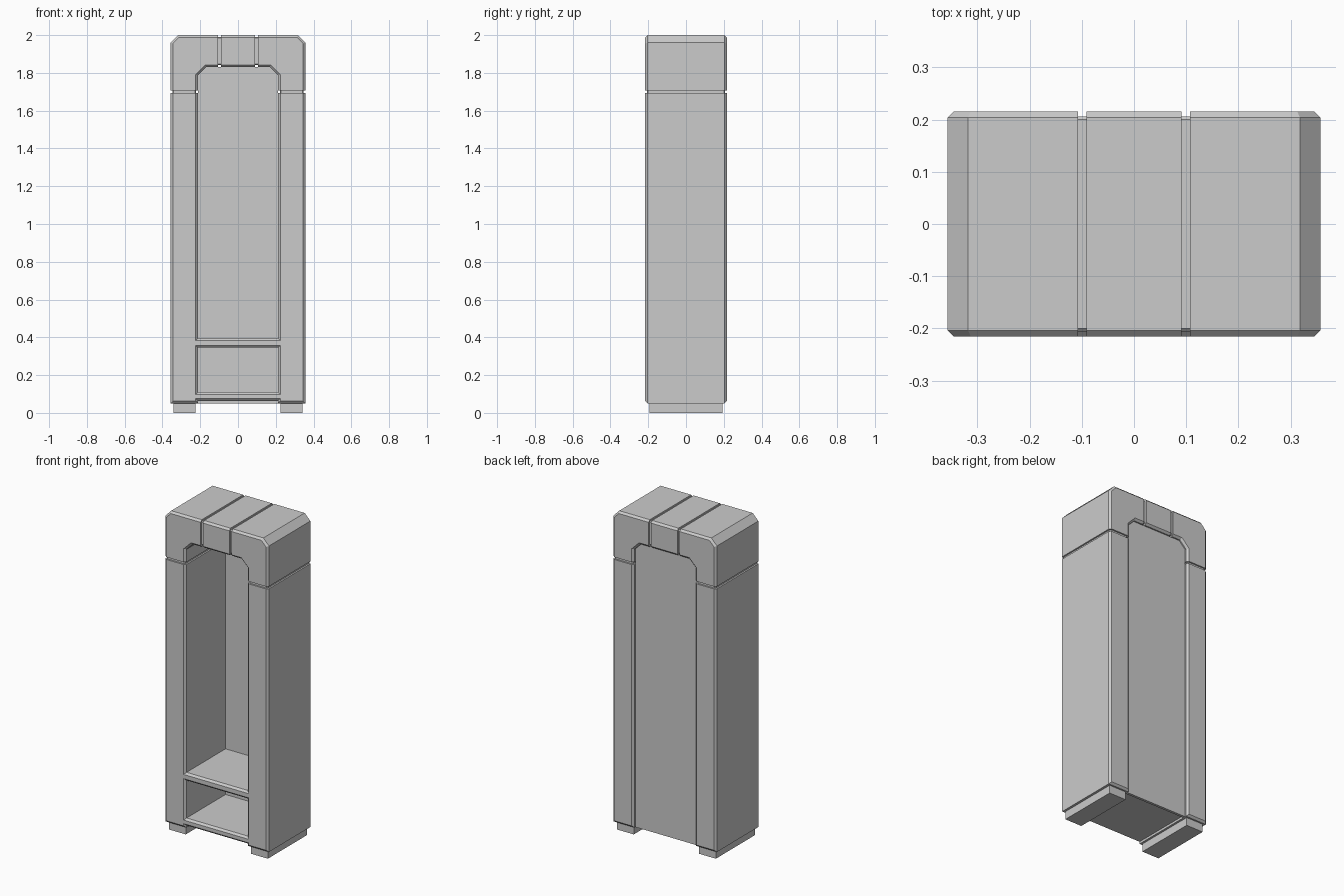
import bpy, bmesh
from mathutils import Vector

if "Cube" in bpy.data.objects:
    bpy.data.objects.remove(bpy.data.objects["Cube"])

BEV, DEPTH = 0.012, 0.216


def finish(name, bm):
    bmesh.ops.recalc_face_normals(bm, faces=bm.faces)
    me = bpy.data.meshes.new(name)
    bm.to_mesh(me)
    bm.free()
    ob = bpy.data.objects.new(name, me)
    bpy.context.collection.objects.link(ob)
    return ob


def loft(rings):
    """Closed solid through (y, [(x, z), ...]) outlines."""
    bm = bmesh.new()
    loops = [[bm.verts.new((x, y, z)) for x, z in pts] for y, pts in rings]
    n = len(loops[0])
    for a, b in zip(loops, loops[1:]):
        for i in range(n):
            j = (i + 1) % n
            bm.faces.new((a[i], a[j], b[j], b[i]))
    bm.faces.new(loops[0])
    bm.faces.new(loops[-1][::-1])
    return bm


def mirrored(half):
    return half + [(-x, z) for x, z in reversed(half)]


def arch_outline(d):
    """Whole arched frame outline, shrunk by d."""
    k = 0.414 * d
    return mirrored([(0.168 + k, 1.831 + d), (0.212 + d, 1.787 + k), (0.212 + d, 0.05 + d),
                     (0.357 - d, 0.05 + d), (0.357 - d, 1.96 - k), (0.318 - k, 2 - d)])


def arch_solid(inset, bev):
    y = DEPTH - inset
    return loft([(-y, arch_outline(inset + bev)), (-y + bev, arch_outline(inset)),
                 (y - bev, arch_outline(inset)), (y, arch_outline(inset + bev))])


def cut(bm, co, keep):
    """Keep the side of the plane that 'keep' points to, and cap it."""
    geom = bm.verts[:] + bm.edges[:] + bm.faces[:]
    res = bmesh.ops.bisect_plane(bm, geom=geom, plane_co=Vector(co), plane_no=Vector(keep),
                                 clear_inner=True)
    edges = [e for e in res["geom_cut"] if isinstance(e, bmesh.types.BMEdge)]
    bmesh.ops.edgeloop_fill(bm, edges=edges)


# Frame blocks cut from the same bevelled arch
for side, s in (("left", -1), ("right", 1)):
    bm = arch_solid(0, BEV)
    cut(bm, (0.107 * s, 0, 0), (s, 0, 0))
    col = bm.copy()
    cut(bm, (0, 0, 1.708), (0, 0, 1))
    finish(side + "_arch_corner", bm)
    cut(col, (0, 0, 1.693), (0, 0, -1))
    finish(side + "_column", col)

bm = arch_solid(0, BEV)
for s in (-1, 1):
    cut(bm, (0.091 * s, 0, 0), (-s, 0, 0))
finish("arch_keystone", bm)

# Inset core seen inside the seams
finish("frame_core", arch_solid(0.01, 0.006))

# Recessed back panel
panel = mirrored([(0.212, 0.05), (0.212, 1.787), (0.168, 1.831)])
finish("back_panel", loft([(0.18, panel), (0.196, panel)]))


# Shelves, mitred into the column bevels
def shelf_outline(z0, z1, d):
    return mirrored([(0.212 + d, z0 + d), (0.212 + d, z1 - d)])


for name, z0, z1 in (("middle_shelf", 0.345, 0.395), ("bottom_shelf", 0.064, 0.11)):
    finish(name, loft([(-DEPTH, shelf_outline(z0, z1, BEV)),
                       (-DEPTH + BEV, shelf_outline(z0, z1, 0)),
                       (0.182, shelf_outline(z0, z1, 0))]))

# Feet running under each column
for side, s in (("left", -1), ("right", 1)):
    foot = [(0.225 * s, 0), (0.342 * s, 0), (0.342 * s, 0.052), (0.225 * s, 0.052)]
    finish(side + "_foot", loft([(-0.194, foot), (0.194, foot)]))
